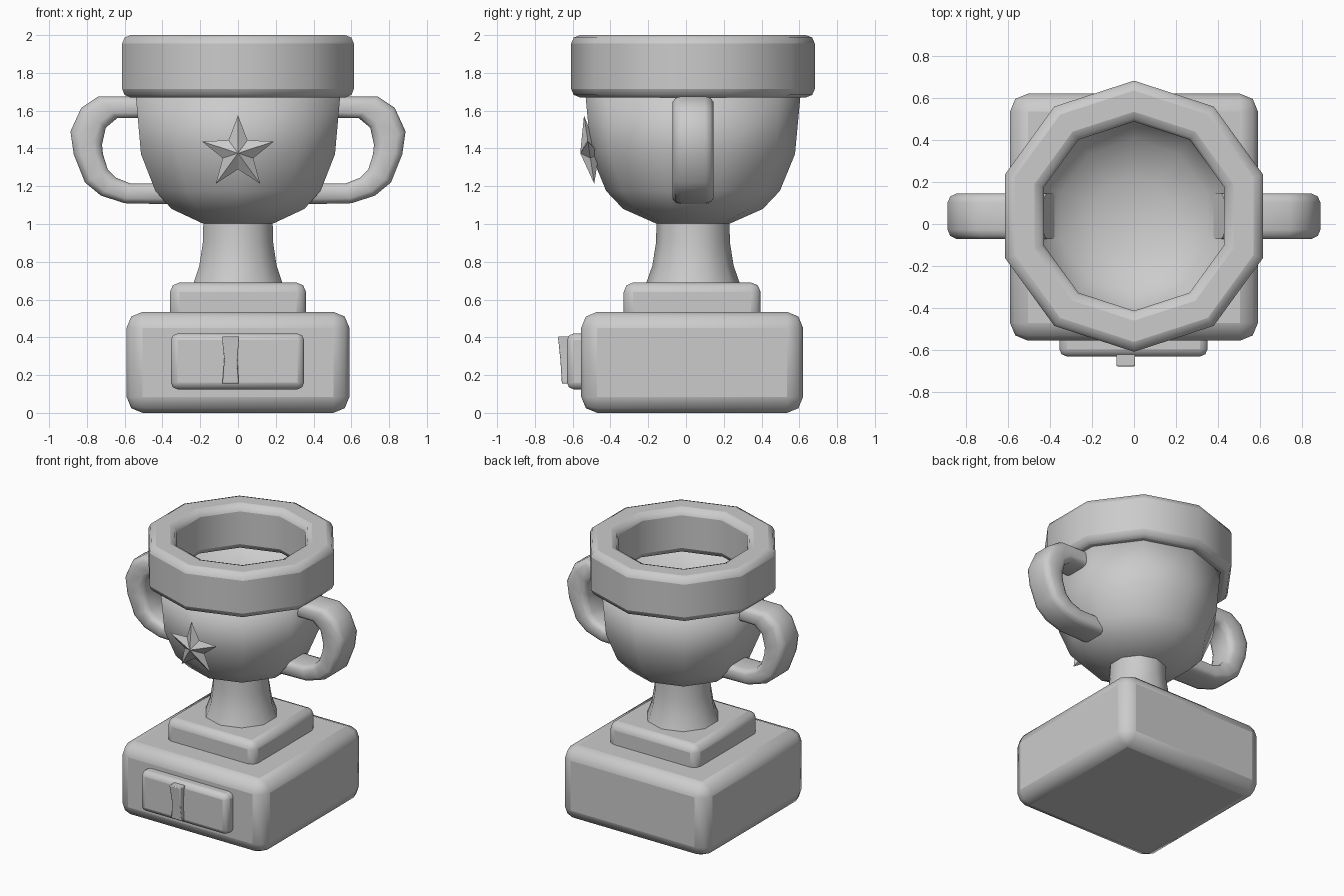
import bpy, bmesh, math
from mathutils import Vector

if "Cube" in bpy.data.objects:
    bpy.data.objects.remove(bpy.data.objects["Cube"], do_unlink=True)

SIDES = 10
AXIS_Y = 0.037   # the cup's axis sits slightly behind the origin

grey = bpy.data.materials.new("plain_grey")
grey.use_nodes = True
COLOUR = (0.6, 0.6, 0.6, 1)
grey.diffuse_color = COLOUR
grey.node_tree.nodes["Principled BSDF"].inputs["Base Color"].default_value = COLOUR


def finish(name, bm, angle=50, bevel=0, solid=0):
    """Turn a bmesh into a shaded object with optional modifiers."""
    bmesh.ops.recalc_face_normals(bm, faces=bm.faces)
    mesh = bpy.data.meshes.new(name)
    bm.to_mesh(mesh)
    bm.free()
    mesh.materials.append(grey)
    obj = bpy.data.objects.new(name, mesh)
    bpy.context.collection.objects.link(obj)
    if solid:
        mod = obj.modifiers.new("wall", 'SOLIDIFY')
        mod.thickness = solid
        mod.offset = -1
    if bevel:
        mod = obj.modifiers.new("round_edges", 'BEVEL')
        mod.width = bevel
        mod.segments = 2
        mod.limit_method = 'ANGLE'
        mod.angle_limit = math.radians(50)
    bpy.ops.object.select_all(action='DESELECT')
    obj.select_set(True)
    bpy.context.view_layer.objects.active = obj
    bpy.ops.object.shade_smooth_by_angle(angle=math.radians(angle))
    return obj


def bridge(bm, a, b):
    for i in range(len(a)):
        j = (i + 1) % len(a)
        bm.faces.new((a[i], a[j], b[j], b[i]))


def lathe(name, profile, closed=False, cap_bottom=False, **kw):
    """Spin (radius, z) points into a ten-sided solid."""
    bm = bmesh.new()
    rings = []
    for r, z in profile:
        angles = [2 * math.pi * k / SIDES - math.pi / 2 for k in range(SIDES)]
        rings.append([bm.verts.new((r * math.cos(a), AXIS_Y + r * math.sin(a), z))
                      for a in angles])
    for a, b in zip(rings, rings[1:]):
        bridge(bm, a, b)
    if closed:
        bridge(bm, rings[-1], rings[0])
    if cap_bottom:
        bm.faces.new(rings[0])
    return finish(name, bm, **kw)


def box(name, low, high, bevel):
    low, high = Vector(low), Vector(high)
    bm = bmesh.new()
    bmesh.ops.create_cube(bm, size=1)
    for v in bm.verts:
        v.co = Vector(v.co[i] * (high[i] - low[i]) + (low[i] + high[i]) / 2 for i in range(3))
    return finish(name, bm, bevel=bevel)


# Plinth and plaque
box("base_block", (-0.59, -0.555, 0), (0.59, 0.62, 0.535), 0.085)
box("upper_plinth", (-0.36, -0.33, 0.45), (0.36, 0.395, 0.69), 0.05)
box("front_plaque", (-0.355, -0.63, 0.125), (0.35, -0.45, 0.42), 0.035)

# Upright bar on the plaque, waisted and leaning forward at the top
bm = bmesh.new()
rings = []
for z, left, right, front in ((0.155, -0.083, 0.004, -0.657),
                              (0.28, -0.073, -0.003, -0.665),
                              (0.405, -0.085, 0.006, -0.678)):
    rings.append([bm.verts.new(p) for p in ((left, front, z), (right, front, z),
                                            (right, -0.61, z), (left, -0.61, z))])
for a, b in zip(rings, rings[1:]):
    bridge(bm, a, b)
bm.faces.new(rings[0])
bm.faces.new(rings[-1])
finish("plaque_bar", bm, bevel=0.006)

# Stem, bowl and heavy rim
lathe("stem", [(0.25, 0.68), (0.215, 0.78), (0.196, 0.9), (0.193, 1.005)])
lathe("bowl", [(0.19, 1.0), (0.37, 1.08), (0.46, 1.175), (0.54, 1.37), (0.57, 1.69)],
      cap_bottom=True, angle=65, solid=0.008)
lathe("rim", [(0.45, 1.67), (0.645, 1.67), (0.645, 2.0), (0.45, 2.0)],
      closed=True, bevel=0.045)

# Handles: matching outer and inner outlines, lofted with a rounded section
OUTER = [(0.51, 1.675), (0.74, 1.675), (0.83, 1.615), (0.887, 1.49), (0.87, 1.37),
         (0.81, 1.22), (0.725, 1.15), (0.6, 1.11), (0.37, 1.105)]
INNER = [(0.51, 1.56), (0.64, 1.56), (0.7, 1.51), (0.72, 1.42), (0.715, 1.37),
         (0.69, 1.29), (0.645, 1.245), (0.57, 1.215), (0.43, 1.215)]
HALF_WIDTH = 0.108
SECTION = [(1, 0.6), (0.85, 0.87), (0.5, 1)]
SECTION += [(-u, v) for u, v in reversed(SECTION)]
SECTION += [(u, -v) for u, v in reversed(SECTION)]
for side, label in ((1, "left_handle"), (-1, "right_handle")):
    bm = bmesh.new()
    rings = []
    for o, i in zip(OUTER, INNER):
        o, i = Vector(o), Vector(i)
        mid, arm = (o + i) / 2, (o - i) / 2
        ring = []
        for u, v in SECTION:
            p = mid + arm * u
            ring.append(bm.verts.new((side * p.x, AXIS_Y + v * HALF_WIDTH, p.y)))
        rings.append(ring)
    for a, b in zip(rings, rings[1:]):
        bridge(bm, a, b)
    bm.faces.new(rings[0])
    bm.faces.new(rings[-1])
    finish(label, bm, angle=60)

# Star: two shallow pyramids back to back, leaning with the bowl wall
bm = bmesh.new()
STAR_Z = 1.375
outline = []
for k in range(10):
    r = 0.2 if k % 2 == 0 else 0.085
    a = math.pi / 2 + k * math.pi / 5
    x, z = r * math.cos(a), r * math.sin(a)
    outline.append(bm.verts.new((x, -0.51 - 0.15 * z, STAR_Z + z)))
for y in (-0.56, -0.46):
    peak = bm.verts.new((0, y, STAR_Z))
    for k in range(10):
        bm.faces.new((outline[k], outline[(k + 1) % 10], peak))
finish("star", bm, angle=30)
